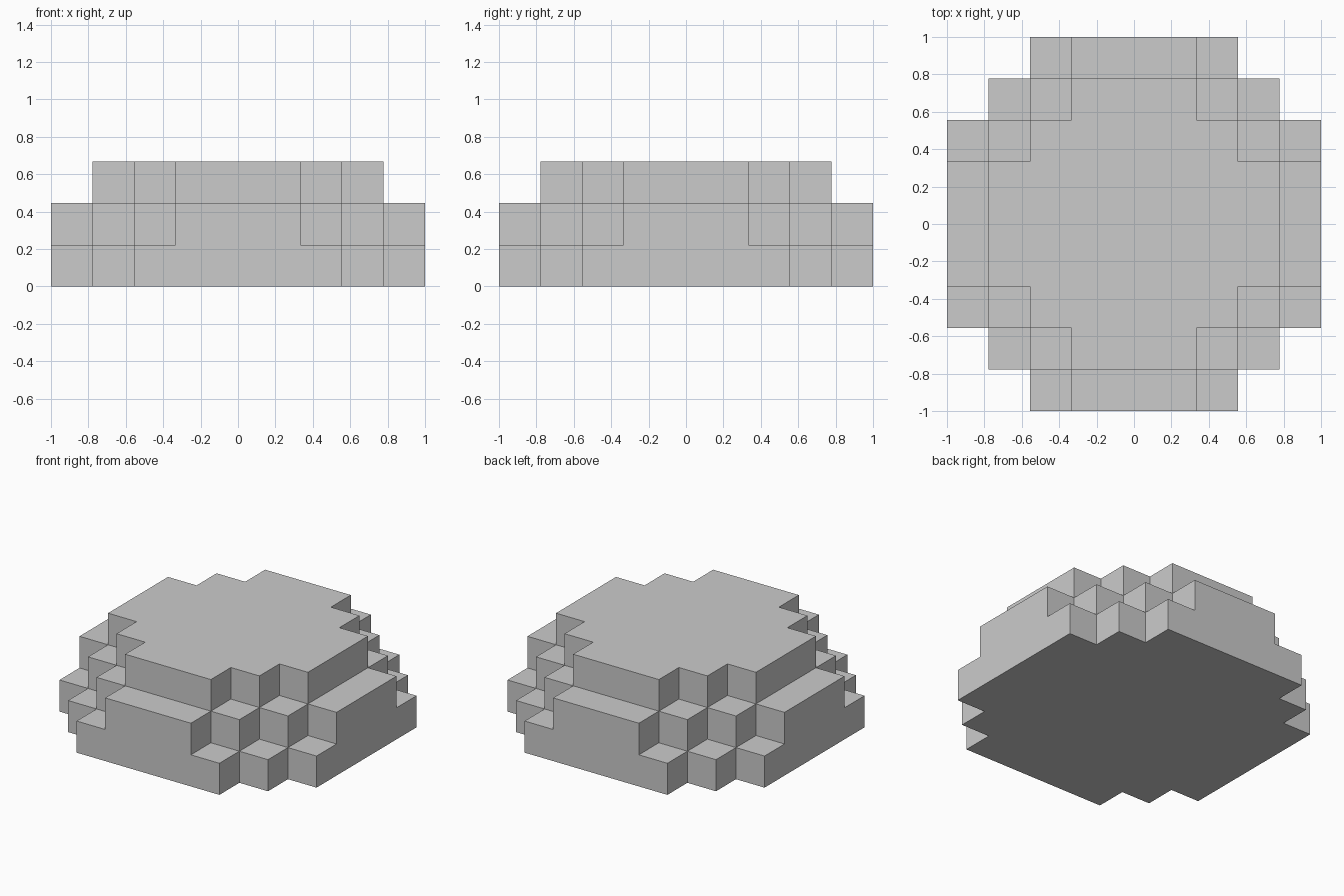
import bpy, bmesh
from mathutils import Vector

if "Cube" in bpy.data.objects:
    bpy.data.objects.remove(bpy.data.objects["Cube"])

U = 2 / 9  # size of one block


def filled(i, j, k):
    """Stepped dome: octagonal layers that shrink as they rise."""
    reach = {0: 4, 1: 4, 2: 3}.get(k, -1)
    return max(abs(i), abs(j)) <= reach and abs(i) + abs(j) + k <= 6


# Outer skin of all blocks
bm = bmesh.new()
axes = [Vector((1, 0, 0)), Vector((0, 1, 0)), Vector((0, 0, 1))]
for i in range(-4, 5):
    for j in range(-4, 5):
        for k in range(3):
            if not filled(i, j, k):
                continue
            centre = Vector((i, j, k + 0.5))
            for a in range(3):
                for s in (-1, 1):
                    n = axes[a] * s
                    if filled(i + int(n.x), j + int(n.y), k + int(n.z)):
                        continue
                    u = axes[(a + 1) % 3] * 0.5
                    v = axes[(a + 2) % 3] * 0.5 * s
                    c = centre + n * 0.5
                    corners = (c - u - v, c + u - v, c + u + v, c - u + v)
                    bm.faces.new([bm.verts.new(p * U) for p in corners])

# Weld and merge the coplanar faces
bmesh.ops.remove_doubles(bm, verts=bm.verts[:], dist=0.001)
bmesh.ops.dissolve_limit(bm, angle_limit=0.01, verts=bm.verts[:], edges=bm.edges[:])

mesh = bpy.data.meshes.new("stepped_dome")
bm.to_mesh(mesh)
bm.free()
bpy.context.collection.objects.link(bpy.data.objects.new("stepped_dome", mesh))
